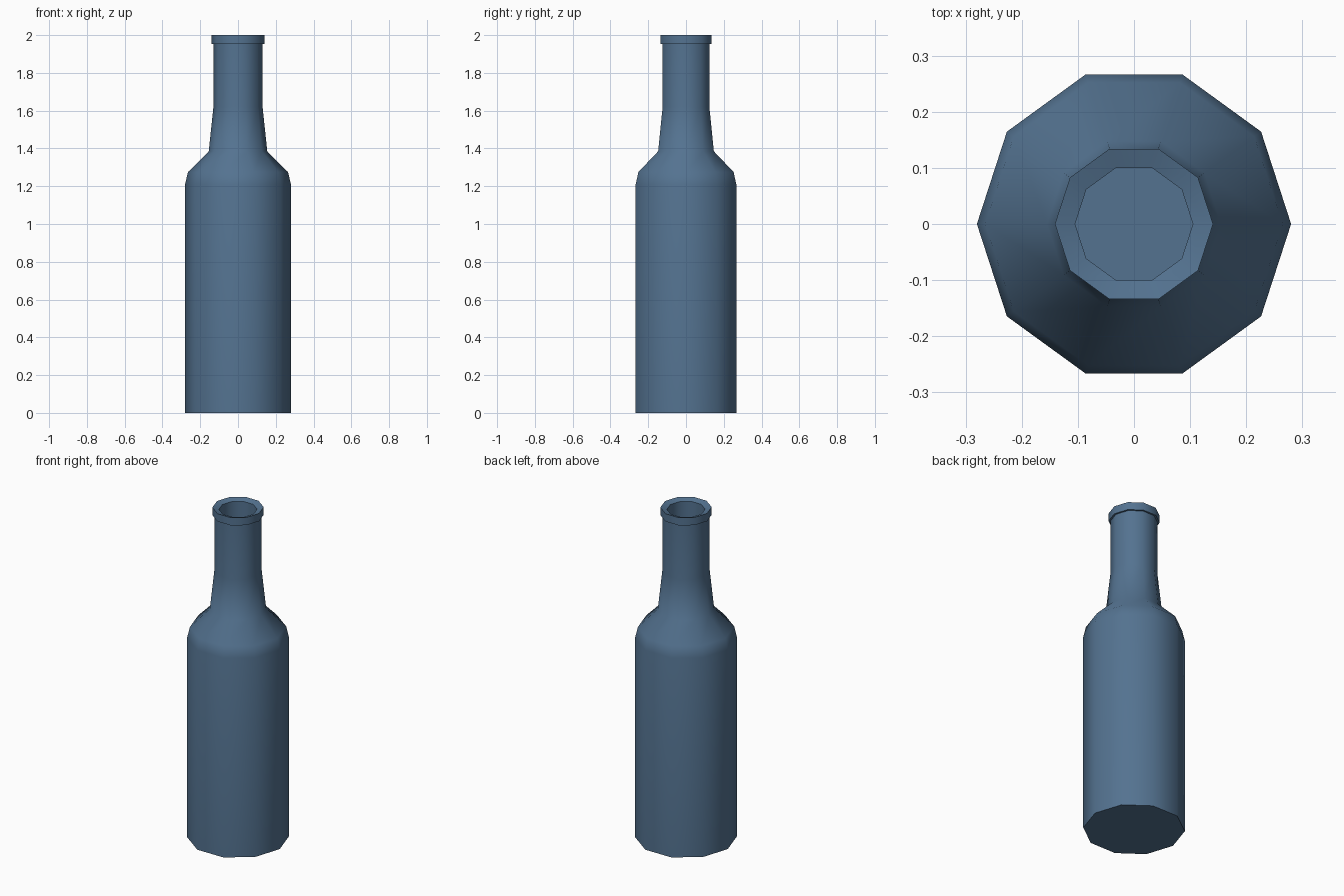
import bpy
import bmesh
from math import cos, sin, tau, radians

cube = bpy.data.objects.get("Cube")
if cube:
    bpy.data.objects.remove(cube)

SIDES = 10

# Single blue glass colour
glass = bpy.data.materials.new("blue_glass")
glass.use_nodes = True
colour = (0.088, 0.17, 0.28, 1)
glass.diffuse_color = colour
glass.node_tree.nodes["Principled BSDF"].inputs["Base Color"].default_value = colour


def lathe(name, profile, smooth_angle):
    """Spin (radius, height) points around z, closing both ends with flat caps."""
    bm = bmesh.new()
    rings = [[bm.verts.new((r * cos(tau * i / SIDES), r * sin(tau * i / SIDES), z))
              for i in range(SIDES)] for r, z in profile]
    for low, high in zip(rings, rings[1:]):
        for i in range(SIDES):
            j = (i + 1) % SIDES
            bm.faces.new((low[i], low[j], high[j], high[i]))
    bm.faces.new(rings[0][::-1])
    bm.faces.new(rings[-1])
    mesh = bpy.data.meshes.new(name)
    bm.to_mesh(mesh)
    bm.free()
    mesh.materials.append(glass)
    obj = bpy.data.objects.new(name, mesh)
    bpy.context.collection.objects.link(obj)
    bpy.ops.object.select_all(action='DESELECT')
    obj.select_set(True)
    bpy.context.view_layer.objects.active = obj
    bpy.ops.object.shade_smooth_by_angle(angle=radians(smooth_angle))
    return obj


# Body, shoulder, neck, rolled lip, then down inside the mouth
lathe("bottle", [
    (0.28, 0), (0.28, 1.21), (0.265, 1.275),   # body
    (0.155, 1.385), (0.13, 1.62), (0.13, 1.953),  # shoulder and neck
    (0.141, 1.953), (0.141, 2.0),              # lip
    (0.105, 1.988), (0.105, 1.6),              # mouth
], 50)
